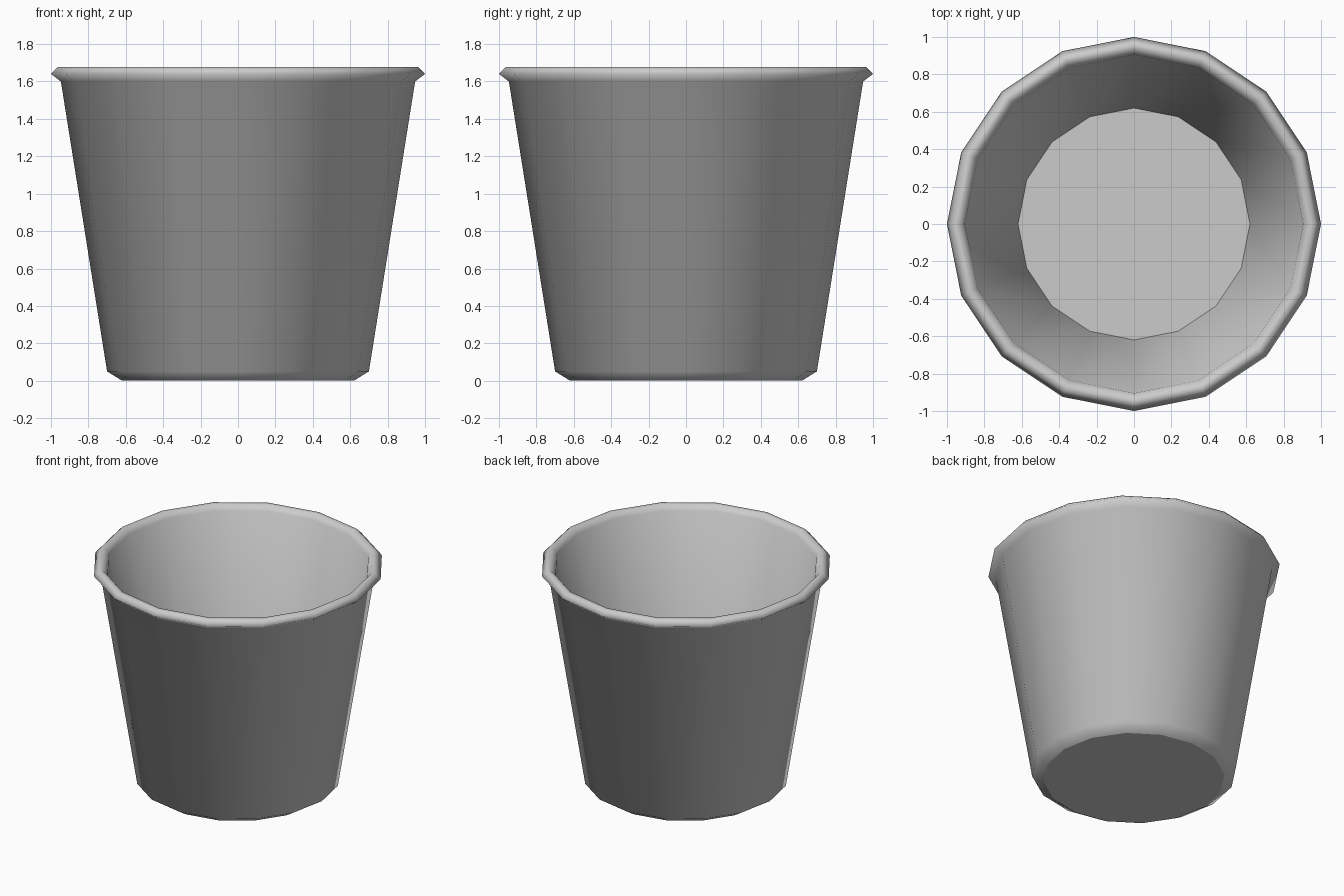
import bpy, bmesh, math
from mathutils import Matrix, Vector

SIDES = 16

cube = bpy.data.objects.get("Cube")
if cube:
    bpy.data.objects.remove(cube, do_unlink=True)

# Plain grey material
grey = bpy.data.materials.new("plain grey")
grey.use_nodes = True
color = (0.6, 0.6, 0.6, 1)
grey.diffuse_color = color
bsdf = next(n for n in grey.node_tree.nodes if n.type == 'BSDF_PRINCIPLED')
bsdf.inputs["Base Color"].default_value = color

# Wall section: underside, outer wall, rolled rim, inner wall, floor
profile = [
    (0, 0), (0.62, 0), (0.70, 0.05),
    (0.947, 1.6), (1.0, 1.64), (0.965, 1.677), (0.935, 1.677), (0.905, 1.64),
    (0.62, 0.04), (0, 0.04),
]


def lathe(name, points, material):
    """Spin a radius/height profile around the z axis."""
    bm = bmesh.new()
    verts = [bm.verts.new((r, 0, z)) for r, z in points]
    edges = [bm.edges.new(pair) for pair in zip(verts, verts[1:])]
    bmesh.ops.spin(bm, geom=verts + edges, cent=(0, 0, 0), axis=(0, 0, 1),
                   angle=math.tau, steps=SIDES)
    bmesh.ops.remove_doubles(bm, verts=bm.verts, dist=0.0005)
    bmesh.ops.recalc_face_normals(bm, faces=bm.faces)
    mesh = bpy.data.meshes.new(name)
    bm.to_mesh(mesh)
    bm.free()
    mesh.materials.append(material)
    obj = bpy.data.objects.new(name, mesh)
    bpy.context.collection.objects.link(obj)
    return obj


bucket = lathe("bucket", profile, grey)

# Smooth sides and rim, with crisp edges around the floor and underside
for face in bucket.data.polygons:
    face.use_smooth = abs(face.normal.z) < 0.99 or face.center.z > 1
for edge in bucket.data.edges:
    ends = [bucket.data.vertices[i].co for i in edge.vertices]
    edge.use_edge_sharp = all(v.z < 0.045 and v.xy.length > 0.5 for v in ends)
